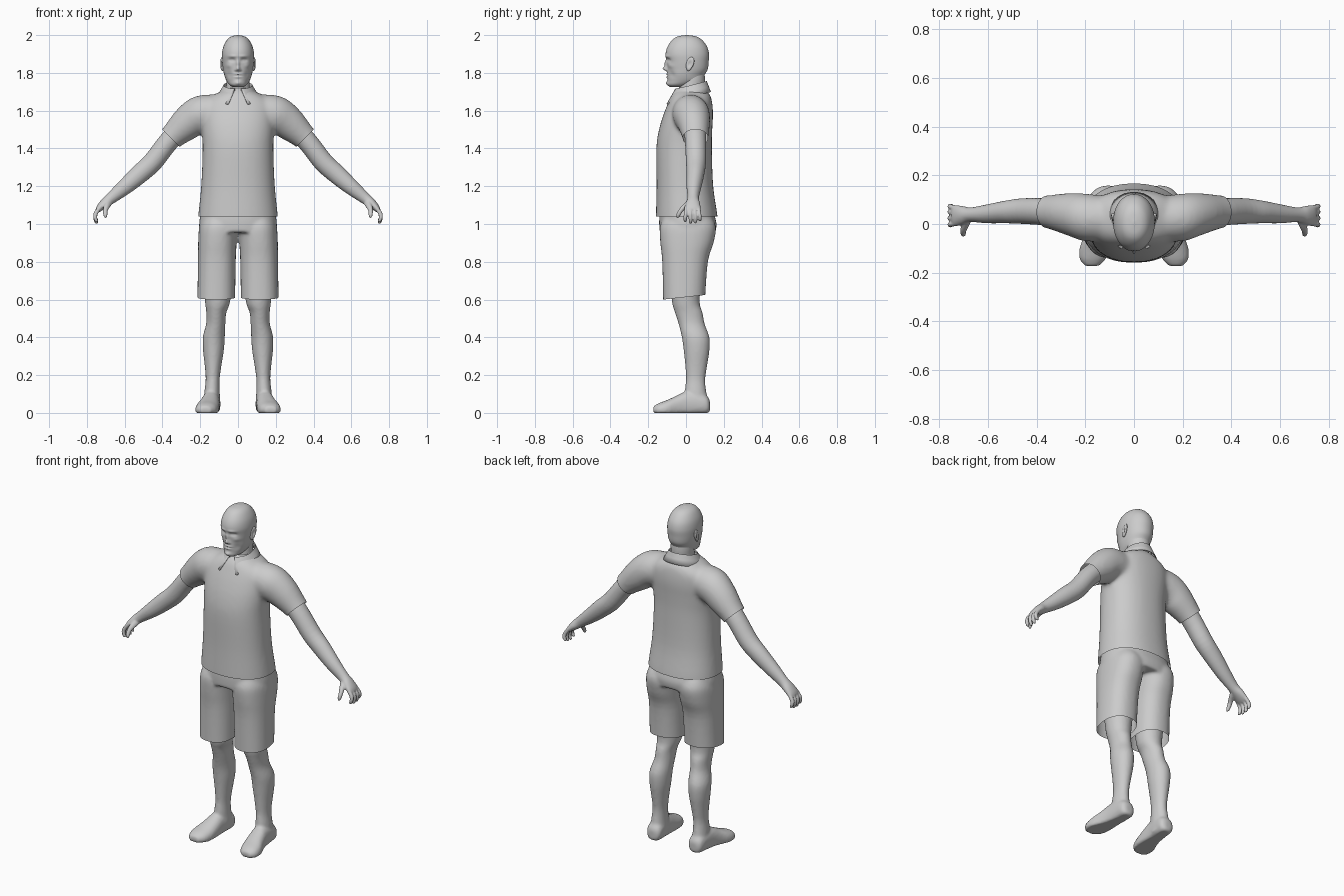
import bpy, bmesh
from math import sin, cos, pi, radians, exp
from mathutils import Vector


def spline(rows, k):
    """Catmull-Rom resampling of section rows."""
    out = []
    for i in range(len(rows) - 1):
        p = [rows[max(i - 1, 0)], rows[i], rows[i + 1], rows[min(i + 2, len(rows) - 1)]]
        for j in range(k):
            t = j / k
            out.append([0.5 * (2 * b + (c - a) * t + (2 * a - 5 * b + 4 * c - d) * t * t
                               + (3 * b - a - 3 * c + d) * t ** 3) for a, b, c, d in zip(*p)])
    return out + [list(rows[-1])]


def loft(bm, rows, n=32, power=2.0, k=4, mirror=False, along_y=False):
    """Closed loft; each row is x, y, z, radius 1, radius 2, tilt in degrees."""
    for s in (1, -1) if mirror else (1,):
        rings = []
        for x, y, z, ra, rb, tilt in spline(rows, k):
            u = Vector((s * cos(radians(tilt)), 0, sin(radians(tilt))))
            v = Vector((0, 0, 1)) if along_y else Vector((0, 1, 0))
            ring = []
            for i in range(n):
                c, d = cos(2 * pi * i / n), sin(2 * pi * i / n)
                c = abs(c) ** (2 / power) * (1 if c > 0 else -1)
                d = abs(d) ** (2 / power) * (1 if d > 0 else -1)
                co = Vector((s * x, y, z)) + u * c * ra + v * d * rb
                co.z = max(co.z, 0)
                ring.append(bm.verts.new(co))
            rings.append(ring)
        for a, b in zip(rings, rings[1:]):
            for i in range(n):
                bm.faces.new((a[i], a[(i + 1) % n], b[(i + 1) % n], b[i]))
        bm.faces.new(rings[0])
        bm.faces.new(rings[-1])


def finish(name, bm, voxel=0, smooth=0):
    """Turn a bmesh into an object, optionally fusing its overlapping parts."""
    bmesh.ops.recalc_face_normals(bm, faces=bm.faces)
    me = bpy.data.meshes.new(name)
    bm.to_mesh(me)
    bm.free()
    ob = bpy.data.objects.new(name, me)
    bpy.context.collection.objects.link(ob)
    bpy.context.view_layer.objects.active = ob
    if voxel:
        m = ob.modifiers.new("fuse", 'REMESH')
        m.mode, m.voxel_size = 'VOXEL', voxel
        m = ob.modifiers.new("relax", 'SMOOTH')
        m.factor, m.iterations = 0.5, smooth
        for m in list(ob.modifiers):
            bpy.ops.object.modifier_apply(modifier=m.name)
    ob.data.shade_smooth()
    return ob


def cut(ob, co, no, min_x=-9, side=1):
    """Open a hem: remove everything beyond a plane."""
    co, no = Vector(co), Vector(no)
    bm = bmesh.new()
    bm.from_mesh(ob.data)
    bmesh.ops.bisect_plane(bm, geom=bm.verts[:] + bm.edges[:] + bm.faces[:], plane_co=co, plane_no=no)
    gone = [f for f in bm.faces if (f.calc_center_median() - co).dot(no) > 0
            and f.calc_center_median().x * side > min_x]
    bmesh.ops.delete(bm, geom=gone, context='FACES')
    bm.to_mesh(ob.data)
    bm.free()


# Shirt: torso and sleeves fused, hems cut open
bm = bmesh.new()
loft(bm, [(0, .004, .98, .212, .163, 0), (0, .004, 1.04, .211, .163, 0), (0, -.006, 1.2, .195, .150, 0),
          (0, -.01, 1.4, .187, .147, 0), (0, -.002, 1.5, .192, .141, 0), (0, .012, 1.58, .195, .131, 0),
          (0, .022, 1.64, .185, .117, 0), (0, .026, 1.68, .135, .103, 0), (0, .027, 1.705, .085, .083, 0),
          (0, .028, 1.725, .06, .064, 0)], n=48, power=2.25)
loft(bm, [(.08, .02, 1.595, .09, .09, 90), (.20, .027, 1.58, .10, .098, 80), (.27, .04, 1.535, .091, .087, 60),
          (.355, .05, 1.455, .066, .068, 45), (.42, .052, 1.39, .064, .066, 45)], mirror=True)
shirt = finish("shirt", bm, .011, 10)
cut(shirt, (0, 0, 1.04), (0, 0, -1))
for s in (1, -1):
    cut(shirt, (s * .355, 0, 1.455), (s, 0, -1), .27, s)

# Shorts: hips and two open legs
bm = bmesh.new()
loft(bm, [(0, .008, .955, .205, .148, 0), (0, .01, 1.0, .206, .152, 0), (0, .006, 1.04, .201, .147, 0),
          (0, .003, 1.09, .194, .138, 0)], n=48, power=2.3)
loft(bm, [(.115, -.01, .54, .1, .111, 0), (.115, -.01, .6, .1, .111, 0), (.112, -.005, .8, .1, .121, 0),
          (.109, .005, .9, .102, .141, 0), (.104, .01, .98, .102, .149, 0), (.1, .01, 1.03, .09, .13, 0)],
     power=2.3, mirror=True)
shorts = finish("shorts", bm, .009, 6)
cut(shorts, (0, -.12, .6), (0, .11, -1))

# Legs and feet
bm = bmesh.new()
loft(bm, [(.11, 0, .8, .085, .095, 0), (.108, -.002, .6, .068, .074, 0), (.115, .015, .53, .053, .073, 0),
          (.118, .03, .47, .051, .069, 0), (.128, .051, .4, .058, .073, 0), (.13, .056, .33, .055, .068, 0),
          (.132, .054, .25, .044, .058, 0), (.134, .051, .18, .037, .051, 0), (.137, .05, .12, .04, .056, 0),
          (.138, .055, .06, .044, .062, 0), (.138, .055, .015, .044, .06, 0)], mirror=True)
loft(bm, [(.138, .127, .035, .022, .028, 0), (.138, .11, .042, .043, .048, 0), (.14, .06, .05, .047, .062, 0),
          (.145, 0, .046, .048, .067, 0), (.152, -.05, .033, .054, .058, 0), (.163, -.1, .02, .061, .048, 0),
          (.17, -.145, .015, .053, .036, 0), (.173, -.173, .014, .028, .02, 0)],
     power=2.3, mirror=True, along_y=True)
finish("legs_and_feet", bm, .008, 4)

# Arms, hands and fingers
bm = bmesh.new()
loft(bm, [(.26, .045, 1.54, .058, .06, 45), (.36, .05, 1.445, .054, .056, 45), (.45, .053, 1.33, .053, .053, 40),
          (.52, .05, 1.265, .051, .047, 42), (.60, .042, 1.195, .042, .039, 45), (.67, .038, 1.138, .031, .03, 48),
          (.705, .036, 1.11, .026, .038, 48), (.732, .034, 1.085, .019, .043, 45), (.745, .034, 1.07, .012, .038, 40)],
     mirror=True)
for y0, y1, drop in ((.066, .074, .012), (.045, .050, .002), (.023, .024, 0), (.002, -.004, .008)):
    loft(bm, [(.728, y0, 1.09, .011, .0105, 40), (.752, (y0 + y1) / 2, 1.058, .012, .0105, 15),
              (.756, y1, 1.03 + drop / 2, .0105, .0098, 0), (.75, y1, 1.01 + drop, .0095, .009, -10),
              (.747, y1, 1.002 + drop, .005, .005, -15)], n=12, mirror=True)
loft(bm, [(.68, .025, 1.12, .02, .02, 45), (.692, 0, 1.098, .017, .02, 30), (.702, -.026, 1.073, .013, .015, 10),
          (.702, -.04, 1.048, .011, .012, 0), (.70, -.044, 1.032, .005, .006, 0)], n=14, mirror=True)
finish("arms_and_hands", bm, .0045, 3)

# Head with face shaped by soft bumps: x, z, spread x, spread z, push in y
bumps = [(0, 1.822, .010, .011, -.022), (0, 1.847, .008, .02, -.013), (.012, 1.815, .006, .006, -.007),
         (.032, 1.868, .016, .009, .012), (.032, 1.867, .008, .005, -.005), (.028, 1.888, .022, .006, -.005),
         (0, 1.793, .02, .004, -.006), (0, 1.785, .02, .002, .004), (0, 1.777, .016, .004, -.006),
         (0, 1.747, .016, .01, -.008), (.05, 1.838, .015, .012, -.005), (.048, 1.79, .015, .02, .007)]
bm = bmesh.new()
loft(bm, [(0, .005, 2.0, .004, .006, 0), (0, .005, 1.993, .035, .048, 0), (0, .006, 1.975, .058, .078, 0),
          (0, .007, 1.94, .077, .104, 0), (0, .007, 1.9, .085, .115, 0), (0, .009, 1.86, .084, .111, 0),
          (0, .008, 1.82, .079, .107, 0), (0, 0, 1.79, .073, .099, 0), (0, -.006, 1.76, .062, .092, 0),
          (0, -.03, 1.737, .046, .068, 0), (0, -.04, 1.724, .024, .042, 0)], n=96, power=2.1, k=8)
for v in bm.verts:
    if v.co.y < -.02:
        x, z = abs(v.co.x), v.co.z
        v.co.y += sum(d * exp(-((x - bx) / sx) ** 2 - ((z - bz) / sz) ** 2) for bx, bz, sx, sz, d in bumps)
finish("head", bm)

# Neck
bm = bmesh.new()
loft(bm, [(0, .03, 1.64, .075, .07, 0), (0, .03, 1.72, .063, .068, 0), (0, .036, 1.77, .062, .064, 0),
          (0, .035, 1.83, .06, .06, 0)])
finish("neck", bm)

# Ears: flattened ellipsoids with a hollow
bm = bmesh.new()
for s in (1, -1):
    ball = bmesh.ops.create_uvsphere(bm, u_segments=28, v_segments=20, radius=1)["verts"]
    for v in ball:
        p = v.co.copy()
        hollow = .010 * exp(-(p.y ** 2 + p.z ** 2) / .25) if p.x > 0 else 0
        y, z = p.y * .021 * (1 + .25 * p.z), p.z * .037
        v.co = (s * (.083 + p.x * .012 - hollow + .25 * y), .02 + y + .2 * z, 1.847 + z)
finish("ears", bm)

# Folded collar, open at the front with two points
bm = bmesh.new()
rows = []
steps = 40
for i in range(steps + 1):
    t = 2 * i / steps - 1
    f = (1 - cos(t * pi)) / 2
    top, low = radians(168) * t, radians(153) * t
    zt = 1.757 - .04 * f
    inner = Vector((.07 * sin(top), .026 + .078 * cos(top), zt - .03))
    fold = Vector((.076 * sin(top), .026 + .084 * cos(top), zt))
    edge = Vector((.113 * sin(low), .02 + (.112 if cos(low) > 0 else .138) * cos(low), zt - .058 - .024 * f ** 6))
    rows.append([bm.verts.new(p) for p in (inner, fold, fold.lerp(edge, .5), edge)])
for a, b in zip(rows, rows[1:]):
    for j in range(3):
        bm.faces.new((a[j], a[j + 1], b[j + 1], b[j]))
collar = finish("collar", bm)
collar.modifiers.new("thickness", 'SOLIDIFY').thickness = .004
collar.select_set(True)
bpy.ops.object.shade_smooth_by_angle(angle=radians(40))
